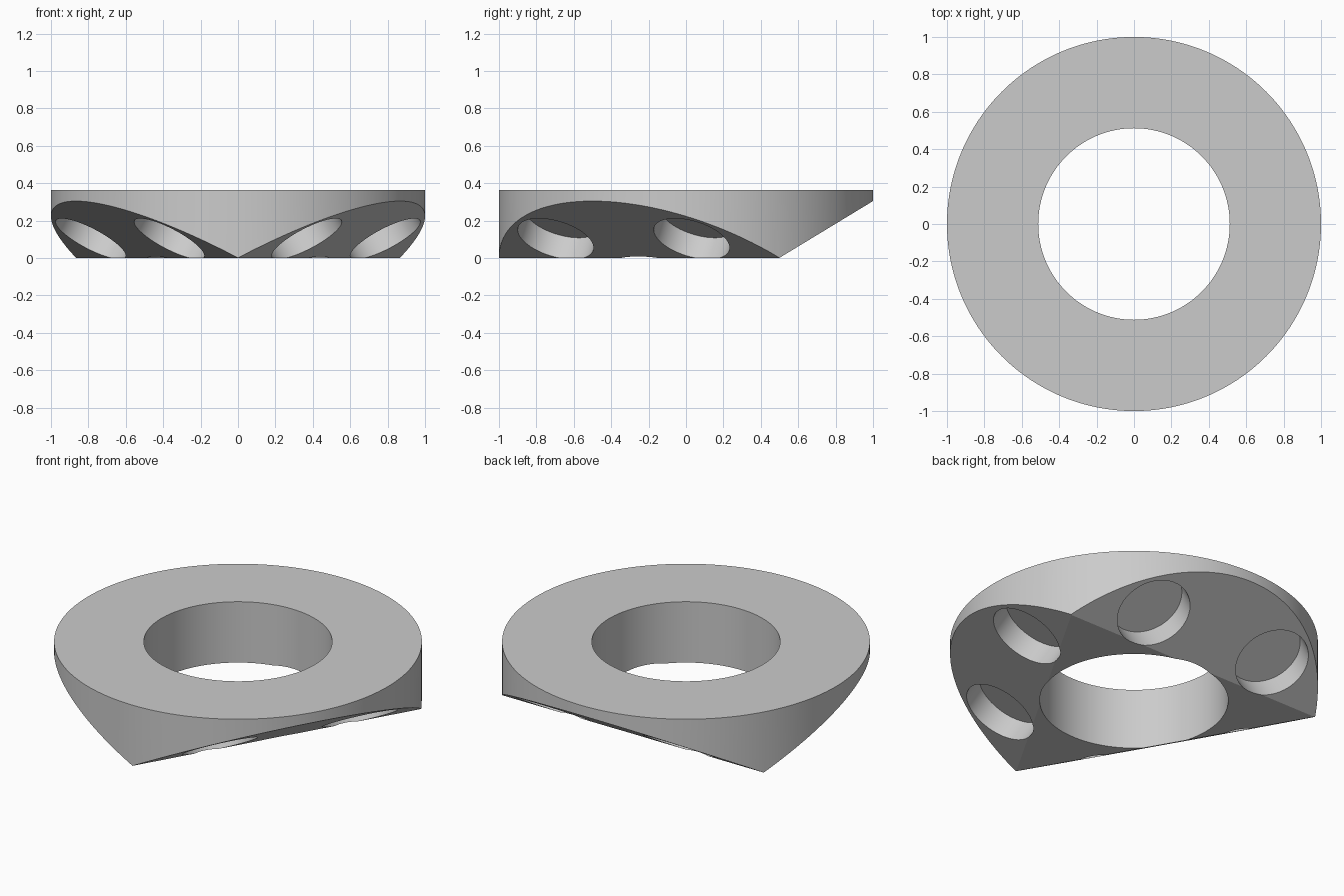
import bpy, bmesh
from math import radians, cos, sin, atan
from mathutils import Vector, Matrix

cube = bpy.data.objects.get("Cube")
if cube:
    bpy.data.objects.remove(cube, do_unlink=True)

HEIGHT = 0.365
BORE = 0.512
EDGE = 0.498          # distance from the axis to each edge of the bottom triangle
TILT = atan(0.607)    # slope of the three underside facets
POCKET_R, POCKET_DEPTH = 0.21, 0.134
POCKET_REACH, POCKET_SIDE = 0.667, 0.42

grey = bpy.data.materials.new("plain_grey")
grey.use_nodes = True
colour = (0.6, 0.6, 0.6, 1)
grey.diffuse_color = colour
grey.node_tree.nodes["Principled BSDF"].inputs["Base Color"].default_value = colour


def cylinder(bm, radius, depth, matrix, segments):
    bmesh.ops.create_cone(bm, cap_ends=True, segments=segments, radius1=radius,
                          radius2=radius, depth=depth, matrix=matrix)


def make_object(name, bm):
    bmesh.ops.recalc_face_normals(bm, faces=bm.faces)
    mesh = bpy.data.meshes.new(name)
    bm.to_mesh(mesh)
    bm.free()
    mesh.materials.append(grey)
    obj = bpy.data.objects.new(name, mesh)
    bpy.context.collection.objects.link(obj)
    return obj


# Three facet directions: two at the front sides, one at the back
facets = []
for angle in (-30, 90, 210):
    a = radians(angle)
    out = Vector((cos(a), sin(a), 0))
    along = Vector((-sin(a), cos(a), 0))
    normal = out * sin(TILT) - Vector((0, 0, cos(TILT)))
    facets.append((out, along, normal))

# Disc with its underside sliced by the sloping facets
bm = bmesh.new()
cylinder(bm, 1, HEIGHT, Matrix.Translation((0, 0, HEIGHT / 2)), 192)
for out, along, normal in facets:
    geom = bm.verts[:] + bm.edges[:] + bm.faces[:]
    cut = bmesh.ops.bisect_plane(bm, geom=geom, plane_co=out * EDGE,
                                 plane_no=normal, clear_outer=True)
    rim = [e for e in cut["geom_cut"] if isinstance(e, bmesh.types.BMEdge)]
    bmesh.ops.holes_fill(bm, edges=rim, sides=0)
ring = make_object("faceted_ring", bm)

# Central bore cutter
bm = bmesh.new()
cylinder(bm, BORE, 2, Matrix.Identity(4), 128)
cutters = [make_object("bore_cutter", bm)]

# Two round blind pockets square to each sloping facet
bm = bmesh.new()
length = POCKET_DEPTH + 0.3
for out, along, normal in facets:
    for side in (-1, 1):
        rise = (POCKET_REACH - EDGE) * sin(TILT) / cos(TILT)
        centre = out * POCKET_REACH + along * POCKET_SIDE * side + Vector((0, 0, rise))
        middle = centre + normal * (length / 2 - POCKET_DEPTH)
        turn = normal.to_track_quat('Z', 'Y').to_matrix().to_4x4()
        cylinder(bm, POCKET_R, length, Matrix.Translation(middle) @ turn, 64)
cutters.append(make_object("pocket_cutter", bm))

bpy.ops.object.select_all(action='DESELECT')
ring.select_set(True)
bpy.context.view_layer.objects.active = ring
for cutter in cutters:
    cutter.hide_render = True
    mod = ring.modifiers.new(cutter.name, 'BOOLEAN')
    mod.operation = 'DIFFERENCE'
    mod.solver = 'EXACT'
    mod.object = cutter
    bpy.ops.object.modifier_apply(modifier=mod.name)
for cutter in cutters:
    bpy.data.objects.remove(cutter, do_unlink=True)

bpy.ops.object.shade_smooth_by_angle(angle=radians(20))
